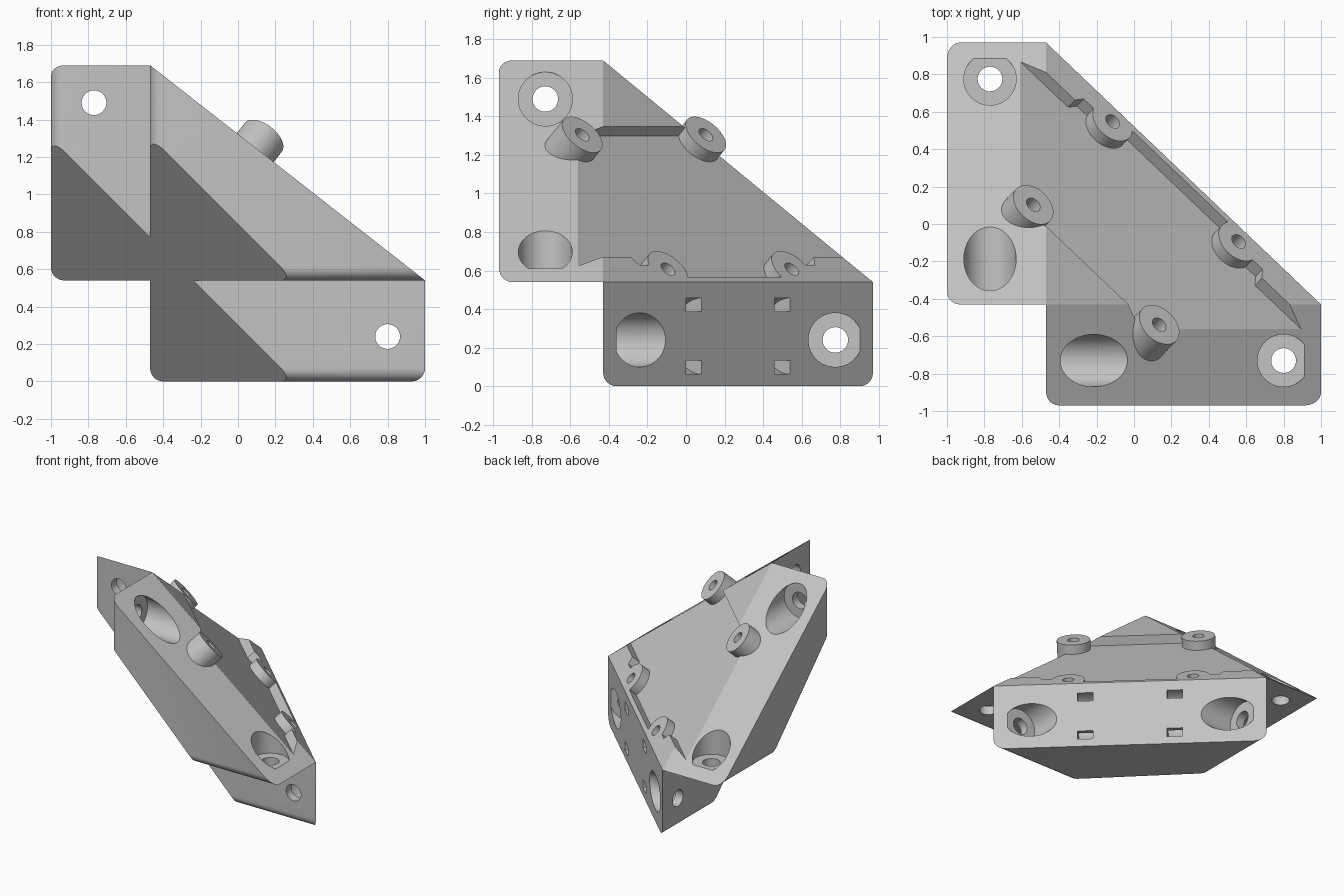
import bpy, bmesh, math
from mathutils import Vector, Matrix

if "Cube" in bpy.data.objects:
    bpy.data.objects.remove(bpy.data.objects["Cube"])

grey = bpy.data.materials.new("plain_grey")
grey.use_nodes = True
grey.diffuse_color = (0.55, 0.55, 0.55, 1)
grey.node_tree.nodes["Principled BSDF"].inputs["Base Color"].default_value = (0.55, 0.55, 0.55, 1)

# Inner corner, leg lengths, flange outer limits and hole offsets along the legs
P = Vector((-0.47, -0.43, 0.54))
LEG = (1.47, 1.40, 1.15)
OUTER = (-1.0, -0.97, 0.0)
HOLE = (1.27, 1.205, 0.95)
AXES = [Vector(row) for row in Matrix.Identity(3)]
TIPS = [P + AXES[i] * LEG[i] for i in range(3)]

# Frame lying in the sloping mounting face
normal = Vector([1 / s for s in LEG]).normalized()
across = (TIPS[0] - TIPS[1]).normalized()
up = across.cross(normal)
origin = Vector((0.225, 0.23, 0.61))
origin += normal * (TIPS[0] - origin).dot(normal)


def on_face(a, b, depth=0):
    return origin + across * a + up * b + normal * depth


def finish(bm, name):
    bmesh.ops.recalc_face_normals(bm, faces=bm.faces)
    mesh = bpy.data.meshes.new(name)
    bm.to_mesh(mesh)
    bm.free()
    ob = bpy.data.objects.new(name, mesh)
    bpy.context.collection.objects.link(ob)
    mesh.materials.append(grey)
    return ob


def cylinder(name, start, direction, radius, length):
    bm = bmesh.new()
    place = Matrix.Translation(start + direction * length / 2)
    turn = direction.to_track_quat('Z', 'Y').to_matrix().to_4x4()
    bmesh.ops.create_cone(bm, cap_ends=True, segments=64, radius1=radius,
                          radius2=radius, depth=length, matrix=place @ turn)
    return finish(bm, name)


def combine(target, tool, operation='DIFFERENCE'):
    mod = target.modifiers.new("combine", 'BOOLEAN')
    mod.operation, mod.solver, mod.object = operation, 'EXACT', tool
    bpy.context.view_layer.objects.active = target
    bpy.ops.object.modifier_apply(modifier=mod.name)
    bpy.data.objects.remove(tool)


# Corner body: a sloping face on three triangular flanges
bm = bmesh.new()
corner = bm.verts.new(P)
tips = [bm.verts.new(t) for t in TIPS]
bm.faces.new(tips)
round_edges = []
for c in range(3):
    a, b = (c + 1) % 3, (c + 2) % 3
    inner = [corner, tips[a], tips[b]]
    outer = []
    for v in inner:
        co = v.co.copy()
        co[c] = OUTER[c]
        outer.append(bm.verts.new(co))
    bm.faces.new(outer)
    for i in range(3):
        j = (i + 1) % 3
        bm.faces.new((inner[i], inner[j], outer[j], outer[i]))
    round_edges += [bm.edges.get((outer[0], outer[k])) for k in (1, 2)]
bmesh.ops.recalc_face_normals(bm, faces=bm.faces)
bmesh.ops.bevel(bm, geom=round_edges, offset=0.07, segments=8, profile=0.5, affect='EDGES')

# Flat diagonal cut across the outer corner
cut = bmesh.ops.bisect_plane(bm, geom=bm.verts[:] + bm.edges[:] + bm.faces[:],
                             plane_co=Vector((0, 0, -0.13)), plane_no=Vector((1, 1, 1)),
                             clear_inner=True)
rim = [e for e in cut["geom_cut"] if isinstance(e, bmesh.types.BMEdge)]
cap = bmesh.ops.edgeloop_fill(bm, edges=rim)["faces"]
bmesh.ops.triangulate(bm, faces=cap)
body = finish(bm, "corner_bracket")

# Shallow recess in the sloping face, with a stepped lower rim
half = [(0.35, -0.054), (0.42, 0.03), (0.66, 0.03), (0.69, 0.085), (1.5, 0.085), (1.5, 0.985)]
outline = half + [(-a, b) for a, b in reversed(half)]
bm = bmesh.new()
floor = bm.faces.new([bm.verts.new(on_face(a, b, -0.0715)) for a, b in outline])
moved = bmesh.ops.extrude_face_region(bm, geom=[floor])["geom"]
bmesh.ops.translate(bm, vec=normal * 0.4,
                    verts=[g for g in moved if isinstance(g, bmesh.types.BMVert)])
recess = finish(bm, "recess_cutter")
SPAN, RISE, POST = 0.465, 0.93, 0.125
for side in (-1, 1):
    combine(recess, cylinder("lower_post", on_face(side * SPAN, 0, -0.3), normal, POST, 0.9))
combine(body, recess)

# Upper posts, then screw holes in all four
for side in (-1, 1):
    post = cylinder("upper_post", on_face(side * SPAN, RISE, -0.35), normal, POST, 0.35)
    combine(body, post, 'UNION')
for side in (-1, 1):
    for b in (0, RISE):
        combine(body, cylinder("screw_hole", on_face(side * SPAN, b, -0.3), normal, 0.043, 0.5))

# Counterbored bolt holes, two in each flange
for c in range(3):
    for a, b in (((c + 1) % 3, (c + 2) % 3), ((c + 2) % 3, (c + 1) % 3)):
        centre = P + AXES[b] * HOLE[b] - AXES[c] * 0.3
        combine(body, cylinder("counterbore", centre + AXES[a] * 0.07, AXES[a], 0.14, 0.5))
        combine(body, cylinder("bolt_hole", centre - AXES[a] * 0.1, AXES[a], 0.066, 0.3))

# Curved strap tunnels in the lower flange
middle = (TIPS[0] + TIPS[1]) / 2
middle.z = 0.26
for side in (-1, 1):
    start = middle + across * (side * 0.333 - 0.058)
    tunnel = cylinder("tunnel_cutter", start, across, 0.198, 0.116)
    combine(tunnel, cylinder("tunnel_core", start - across * 0.1, across, 0.128, 0.4))
    combine(body, tunnel)

# Smooth rounded surfaces, crisp edges
bpy.ops.object.select_all(action='DESELECT')
body.select_set(True)
bpy.context.view_layer.objects.active = body
bpy.ops.object.shade_smooth_by_angle(angle=math.radians(30))
